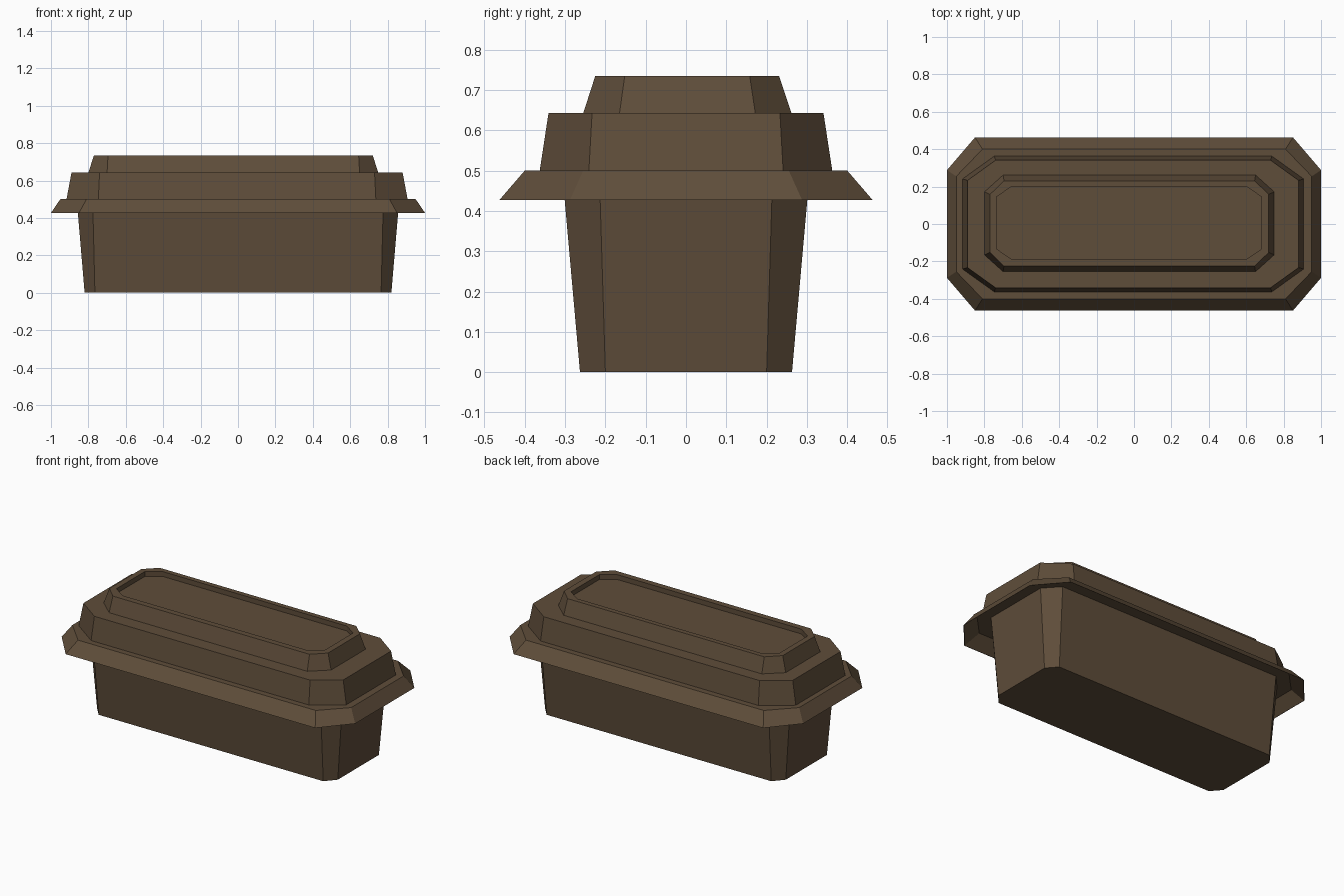
import bpy, bmesh

if "Cube" in bpy.data.objects:
    bpy.data.objects.remove(bpy.data.objects["Cube"])

brown = bpy.data.materials.new("dark brown")
brown.diffuse_color = (0.113, 0.074, 0.042, 1)
brown.use_nodes = True
brown.node_tree.nodes["Principled BSDF"].inputs["Base Color"].default_value = brown.diffuse_color


def octagon(x0, x1, y0, y1, cx, cy, z):
    """Rectangle with its four corners cut by cx, cy."""
    return [(x0 + cx, y0, z), (x1 - cx, y0, z), (x1, y0 + cy, z), (x1, y1 - cy, z),
            (x1 - cx, y1, z), (x0 + cx, y1, z), (x0, y1 - cy, z), (x0, y0 + cy, z)]


def loft(name, rings):
    """Closed solid through a stack of octagons, capped at both ends."""
    bm = bmesh.new()
    loops = [[bm.verts.new(p) for p in octagon(*r)] for r in rings]
    for a, b in zip(loops, loops[1:]):
        for i in range(8):
            j = (i + 1) % 8
            bm.faces.new((a[i], a[j], b[j], b[i]))
    bm.faces.new(loops[0][::-1])
    bm.faces.new(loops[-1])
    bmesh.ops.recalc_face_normals(bm, faces=bm.faces)
    mesh = bpy.data.meshes.new(name)
    bm.to_mesh(mesh)
    bm.free()
    mesh.materials.append(brown)
    obj = bpy.data.objects.new(name, mesh)
    bpy.context.collection.objects.link(obj)
    return obj


# Tapered box body, reaching up under the lid
loft("box_body", [
    (-0.82, 0.82, -0.263, 0.263, 0.055, 0.063, 0.0),
    (-0.862, 0.862, -0.307, 0.307, 0.085, 0.092, 0.495)])

# Flared lid rim, hollow underneath
loft("lid_rim", [
    (-0.94, 0.94, -0.39, 0.39, 0.14, 0.145, 0.493),
    (-0.998, 0.998, -0.461, 0.461, 0.15, 0.175, 0.427),
    (-1.0, 1.0, -0.463, 0.463, 0.15, 0.175, 0.427),
    (-0.95, 0.95, -0.40, 0.40, 0.14, 0.145, 0.50)])

# Middle tier of the lid
loft("lid_tier", [
    (-0.917, 0.907, -0.363, 0.363, 0.17, 0.122, 0.499),
    (-0.89, 0.88, -0.341, 0.341, 0.15, 0.108, 0.643)])

# Top panel with a raised border and a shallow recess
loft("lid_top_panel", [
    (-0.80, 0.75, -0.255, 0.262, 0.10, 0.09, 0.642),
    (-0.77, 0.72, -0.225, 0.231, 0.075, 0.073, 0.735),
    (-0.735, 0.682, -0.188, 0.20, 0.08, 0.055, 0.735),
    (-0.735, 0.682, -0.188, 0.20, 0.08, 0.055, 0.705)])
